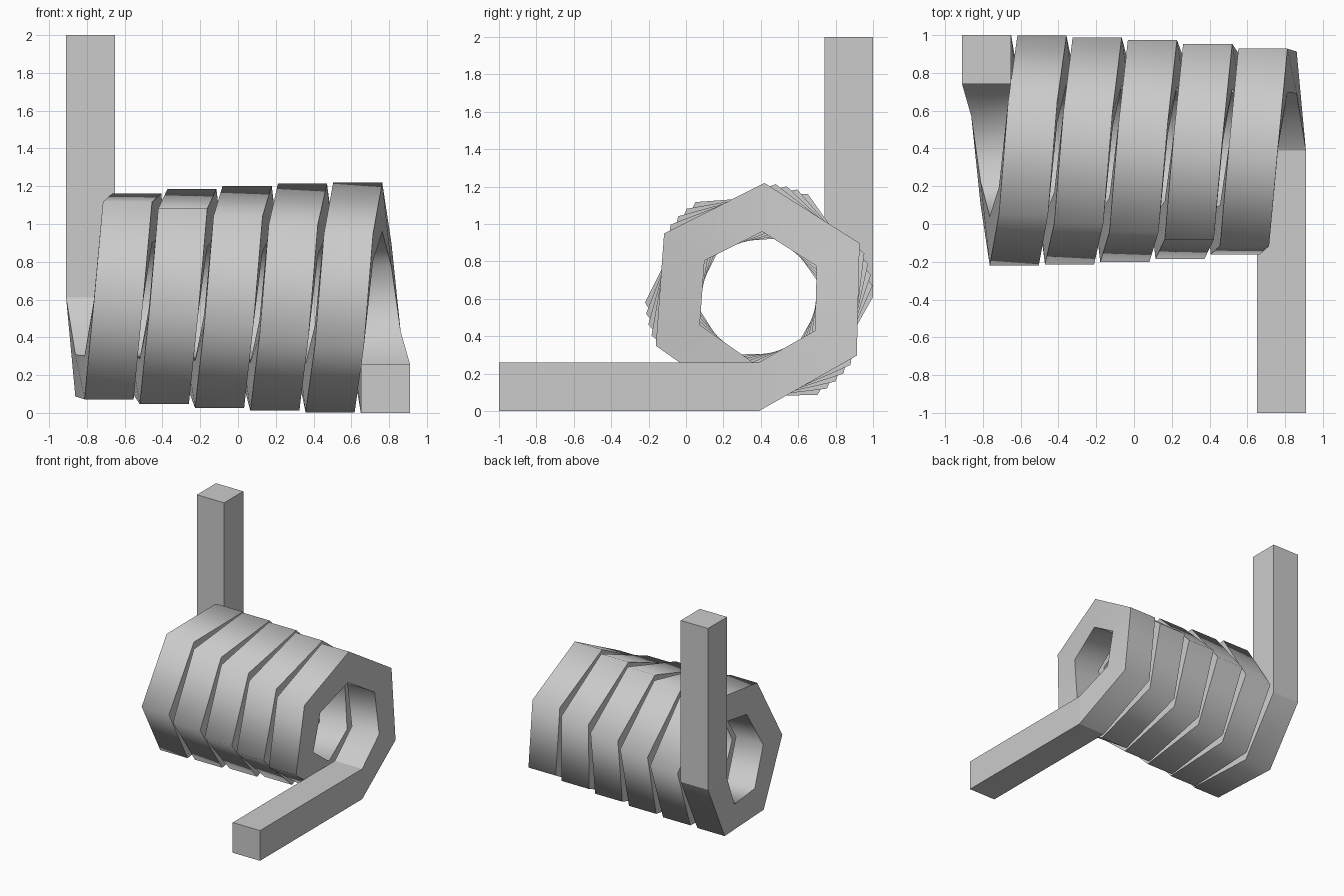
import bpy, bmesh, math
from mathutils import Vector

cube = bpy.data.objects.get("Cube")
if cube:
    bpy.data.objects.remove(cube, do_unlink=True)

STEPS = 32                      # straight pieces in the coil
TURNS = 5.25
OUTER, INNER = 0.61, 0.35       # coil radii
HALF = 0.13                     # half the wire width
END_X = 0.78                    # wire centre at either end
CY, CZ = 0.39, 0.61             # coil axis

steel = bpy.data.materials.new("grey steel")
steel.use_nodes = True
grey = (0.6, 0.6, 0.6, 1)
steel.diffuse_color = grey
steel.node_tree.nodes["Principled BSDF"].inputs["Base Color"].default_value = grey


def section(i):
    """Four corners of the square wire at coil step i."""
    a = -math.pi / 2 + math.tau * TURNS * i / STEPS
    x = END_X - 2 * END_X * i / STEPS
    return [Vector((x + s * HALF, CY + r * math.cos(a), CZ + r * math.sin(a)))
            for s, r in ((-1, INNER), (1, INNER), (1, OUTER), (-1, OUTER))]


# Wire sections: front leg tip, the coil, upright leg tip
coil = [section(i) for i in range(STEPS + 1)]
front_tip = [Vector((p.x, -1, p.z)) for p in coil[0]]
upright_tip = [Vector((p.x, p.y, 2)) for p in coil[-1]]
sections = [front_tip] + coil + [upright_tip]

# Skin the sections into one closed wire
bm = bmesh.new()
rings = [[bm.verts.new(p) for p in s] for s in sections]
for n, (a, b) in enumerate(zip(rings, rings[1:])):
    for k in range(4):
        j = (k + 1) % 4
        face = bm.faces.new((a[k], a[j], b[j], b[k]))
        face.smooth = 0 < n <= STEPS
        bm.edges.get((a[k], b[k])).smooth = False
bm.faces.new(rings[0])
bm.faces.new(rings[-1])

# Crisp bends where the legs leave the coil
for ring in (rings[1], rings[-2]):
    for k in range(4):
        bm.edges.get((ring[k], ring[(k + 1) % 4])).smooth = False
bmesh.ops.recalc_face_normals(bm, faces=bm.faces)

mesh = bpy.data.meshes.new("spring_wire")
bm.to_mesh(mesh)
bm.free()
mesh.materials.append(steel)
spring = bpy.data.objects.new("spring_wire", mesh)
bpy.context.collection.objects.link(spring)
